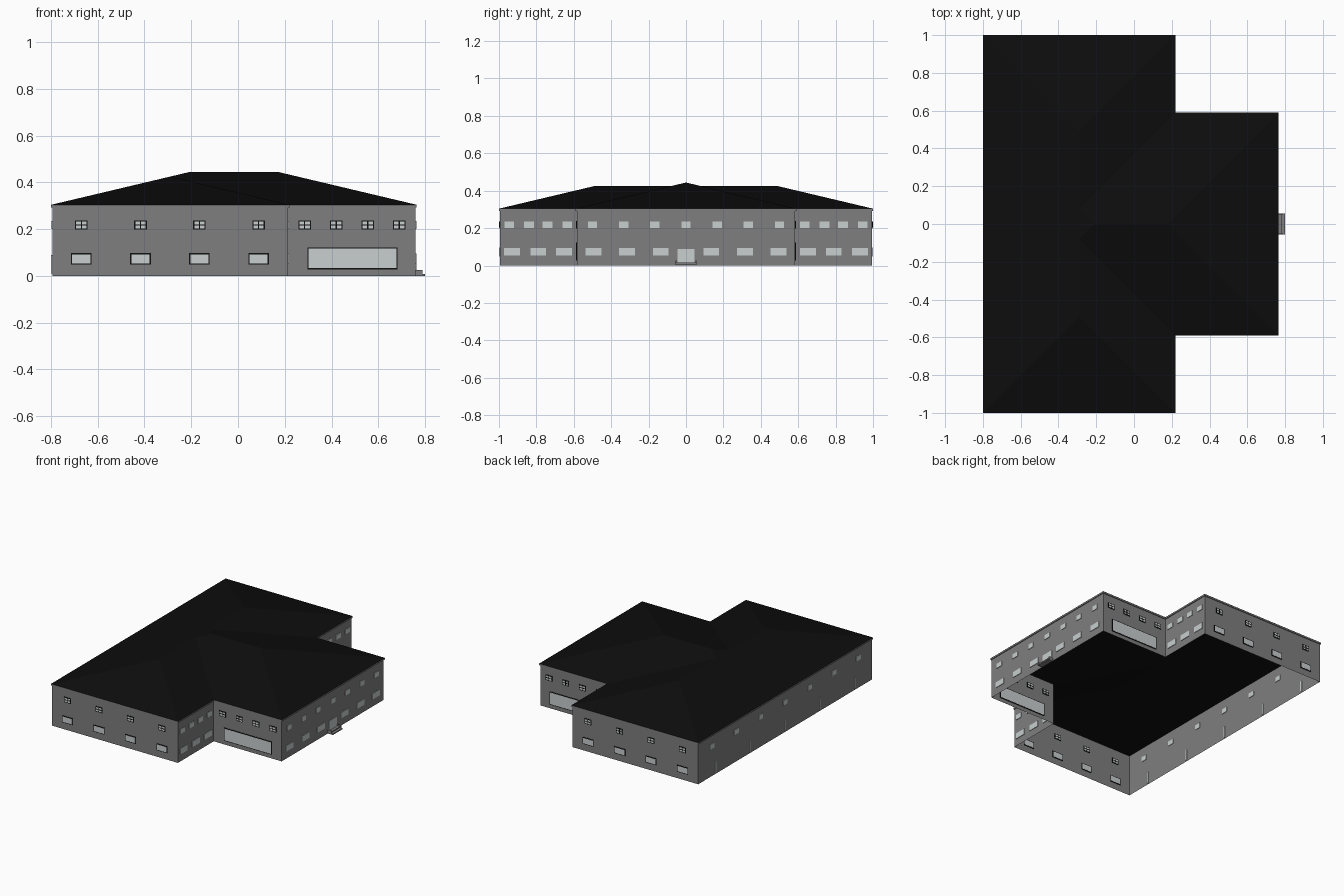
import bpy, bmesh

if "Cube" in bpy.data.objects:
    bpy.data.objects.remove(bpy.data.objects["Cube"])


def material(name, rgb):
    m = bpy.data.materials.new(name)
    m.diffuse_color = (*rgb, 1)
    m.use_nodes = True
    m.node_tree.nodes["Principled BSDF"].inputs["Base Color"].default_value = m.diffuse_color
    return m


WALL = material("wall grey", (0.21, 0.21, 0.21))
ROOF = material("roof black", (0.004, 0.004, 0.004))
GLASS = material("pale glass", (0.58, 0.62, 0.62))
FRAME = material("frame black", (0.005, 0.005, 0.005))


def finish(name, bm, mat):
    me = bpy.data.meshes.new(name)
    bm.normal_update()
    bm.to_mesh(me)
    bm.free()
    me.materials.append(mat)
    ob = bpy.data.objects.new(name, me)
    bpy.context.collection.objects.link(ob)
    return ob


def box(bm, x0, x1, y0, y1, z0, z1):
    vs = bmesh.ops.create_cube(bm, size=1)["verts"]
    for v in vs:
        v.co.x = x1 if v.co.x > 0 else x0
        v.co.y = y1 if v.co.y > 0 else y0
        v.co.z = z1 if v.co.z > 0 else z0


def outline(inset):
    """T-shaped footprint, counter-clockwise, pulled in by inset."""
    a, b, c, d, e = -0.8 + inset, 0.22 - inset, 0.765 - inset, 1 - inset, 0.59 - inset
    return [(a, -d), (b, -d), (b, -e), (c, -e), (c, e), (b, e), (b, d), (a, d)]


def band(bm, low, z0, high, z1):
    lo = [bm.verts.new((*p, z0)) for p in low]
    hi = [bm.verts.new((*p, z1)) for p in high]
    for i in range(len(lo)):
        j = (i + 1) % len(lo)
        bm.faces.new((lo[i], lo[j], hi[j], hi[i]))


# Open wall shell
bm = bmesh.new()
band(bm, outline(0.006), 0, outline(0.006), 0.304)
finish("walls", bm, WALL)

# Fascia and soffit below the roof edge
bm = bmesh.new()
band(bm, outline(0.0005), 0.292, outline(0.0005), 0.304)
band(bm, outline(0.006), 0.292, outline(0.0005), 0.292)
finish("eaves", bm, WALL)

# Hipped roof with one constant pitch: height follows distance from the eave
PITCH = 0.237
pts = {"P": (-0.21, 0, 0.59), "Q": (0.175, 0, 0.59)}
for s, t in ((-1, "-"), (1, "+")):
    pts.update({"A" + t: (-0.8, s, 0), "B" + t: (0.22, s, 0),
                "C" + t: (0.22, 0.59 * s, 0), "W" + t: (0.765, 0.59 * s, 0),
                "R" + t: (-0.29, 0.49 * s, 0.51), "J" + t: (-0.29, 0.08 * s, 0.51)})
bm = bmesh.new()
V = {k: bm.verts.new((x, y, 0.304 + d * PITCH)) for k, (x, y, d) in pts.items()}
faces = ["A- R- J- P J+ R+ A+", "W- W+ Q"]
for t in "-+":
    for f in ("A B R", "B C J R", "C W Q P J"):
        names = [n if n in "PQ" else n + t for n in f.split()]
        faces.append(" ".join(names if t == "-" else names[::-1]))
for f in faces:
    bm.faces.new([V[n] for n in f.split()])
finish("roof", bm, ROOF)

# Windows, as thin plates through the walls
glass, frame = bmesh.new(), bmesh.new()


def side_window(x, w, y, z0, z1, bars=False):
    """Framed window on the front wall and its mirror on the back."""
    g = 0.005
    for s in (-1, 1):
        def plate(b, x0, x1, a, c, t):
            box(b, x0, x1, s * y - t, s * y + t, a, c)
        plate(frame, x - w / 2 - g, x + w / 2 + g, z0 - g, z1 + g, 0.003)
        plate(glass, x - w / 2, x + w / 2, z0, z1, 0.004)
        if bars:
            zm = (z0 + z1) / 2
            plate(frame, x - 0.0025, x + 0.0025, z0, z1, 0.0048)
            plate(frame, x - w / 2, x + w / 2, zm - 0.0025, zm + 0.0025, 0.0048)


def face_window(x, y, w, z0, z1):
    box(glass, x - 0.004, x + 0.004, y - w / 2, y + w / 2, z0, z1)


for x in (-0.67, -0.417, -0.165, 0.088):
    side_window(x, 0.044, 0.994, 0.203, 0.232, True)
    side_window(x, 0.078, 0.994, 0.053, 0.092)
for x in (0.285, 0.42, 0.555, 0.69):
    side_window(x, 0.044, 0.584, 0.203, 0.232, True)
side_window(0.49, 0.375, 0.584, 0.033, 0.117)

for s in (-1, 1):
    for y in (0.168, 0.333, 0.5):
        face_window(0.759, s * y, 0.05, 0.2, 0.235)
    for y in (0.135, 0.315, 0.495):
        face_window(0.759, s * y, 0.084, 0.053, 0.095)
    for y in (0.635, 0.74, 0.84, 0.945):
        face_window(0.214, s * y, 0.052, 0.2, 0.235)
    for y in (0.652, 0.79, 0.93):
        face_window(0.214, s * y, 0.084, 0.053, 0.095)
face_window(0.759, 0, 0.05, 0.2, 0.235)
for i in range(7):
    face_window(-0.794, -0.84 + 0.28 * i, 0.05, 0.2, 0.235)
finish("window_glass", glass, GLASS)
finish("window_frames", frame, FRAME)

# Entrance door and narrow back slots
bm = bmesh.new()
box(bm, 0.755, 0.763, -0.046, 0.046, 0.01, 0.087)
for i in range(5):
    y = -0.8 + 0.4 * i
    box(bm, -0.799, -0.79, y - 0.006, y + 0.006, 0.01, 0.09)
finish("doors", bm, GLASS)

# Entrance steps with low side kerbs
bm = bmesh.new()
box(bm, 0.759, 0.8, -0.055, 0.055, 0, 0.009)
box(bm, 0.759, 0.782, -0.055, 0.055, 0.009, 0.017)
for s in (-1, 1):
    box(bm, 0.759, 0.79, s * 0.053 - 0.003, s * 0.053 + 0.003, 0.009, 0.026)
finish("entrance_steps", bm, WALL)
